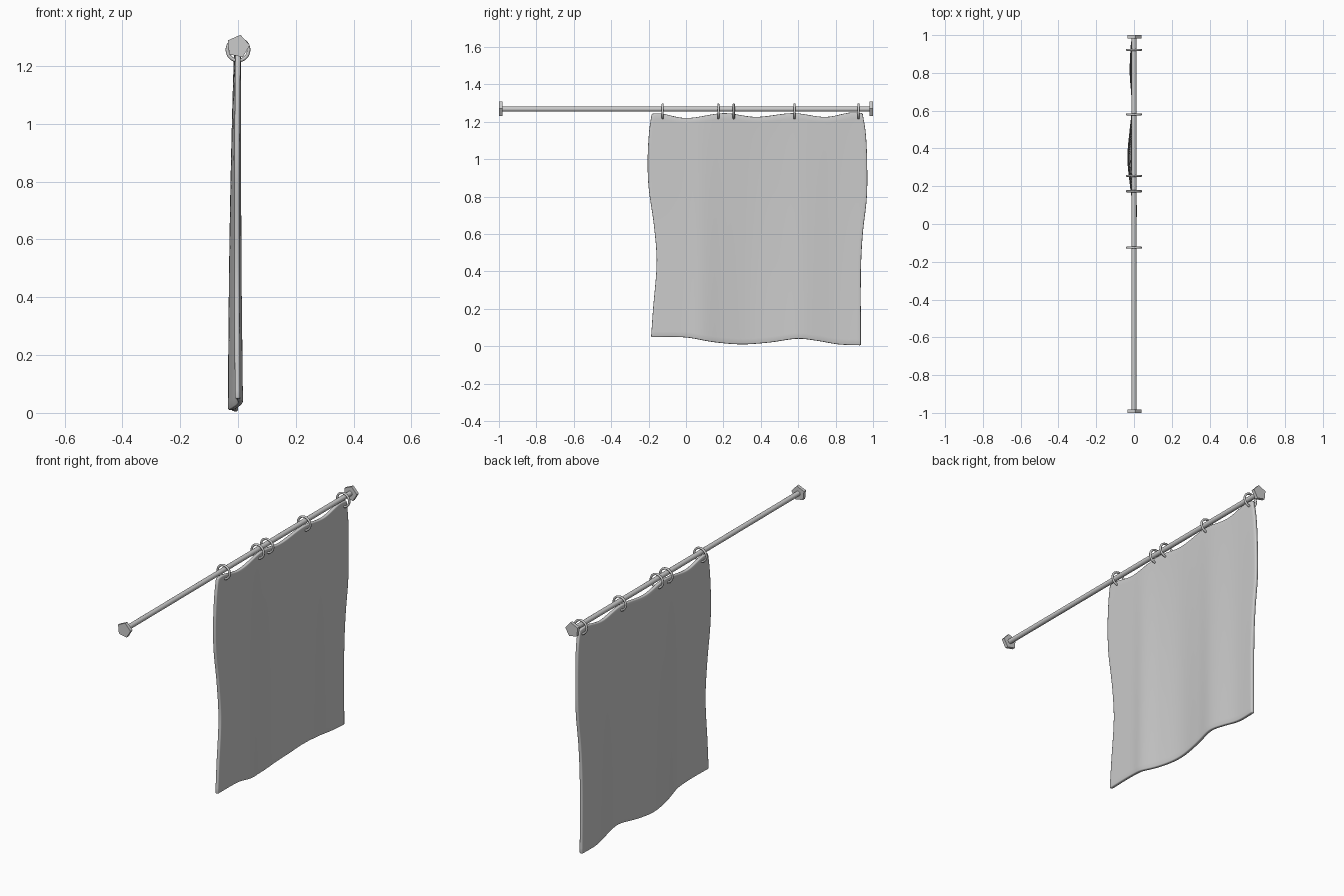
import bpy, bmesh, math
from mathutils import Vector

if "Cube" in bpy.data.objects:
    bpy.data.objects.remove(bpy.data.objects["Cube"])

ROD_Z = 1.268


def sample(keys, t):
    """Smooth curve through (position, value) keys."""
    t = min(max(t, keys[0][0]), keys[-1][0])
    n = len(keys)

    def slope(i):
        a, b = keys[max(i - 1, 0)], keys[min(i + 1, n - 1)]
        return (b[1] - a[1]) / (b[0] - a[0])

    for i in range(n - 1):
        (t0, v0), (t1, v1) = keys[i], keys[i + 1]
        if t <= t1:
            h = t1 - t0
            s = (t - t0) / h
            return ((2*s**3 - 3*s*s + 1) * v0 + (s**3 - 2*s*s + s) * h * slope(i)
                    + (3*s*s - 2*s**3) * v1 + (s**3 - s*s) * h * slope(i + 1))
    return keys[-1][1]


def smooth(obj, angle=35):
    bpy.ops.object.select_all(action='DESELECT')
    obj.select_set(True)
    bpy.context.view_layer.objects.active = obj
    bpy.ops.object.shade_smooth_by_angle(angle=math.radians(angle))


def cylinder(name, sides, radius, depth, y, spin=0.0):
    bpy.ops.mesh.primitive_cylinder_add(vertices=sides, radius=radius, depth=depth)
    obj = bpy.context.object
    obj.name = name
    obj.rotation_euler = (math.pi / 2, spin, 0)
    obj.location = (0, y, ROD_Z)
    return obj


# Rod and five-sided end caps
smooth(cylinder("rod", 16, 0.0135, 1.98, 0))
for name, y in (("rod_end_near", -0.991), ("rod_end_far", 0.991)):
    cylinder(name, 5, 0.041, 0.018, y, math.radians(12))

# Hanging rings
for i, y in enumerate((-0.125, 0.173, 0.255, 0.58, 0.922)):
    bpy.ops.mesh.primitive_torus_add(major_radius=0.037, minor_radius=0.006,
                                     major_segments=32, minor_segments=10,
                                     location=(0, y, 1.256),
                                     rotation=(math.pi / 2, 0, 0))
    ring = bpy.context.object
    ring.name = f"ring_{i + 1}"
    smooth(ring, 60)

# Curtain outline: edges as smooth curves, filled by blending them
TOP = [(-.185, 1.243), (-.14, 1.245), (0, 1.22), (.2, 1.246), (.37, 1.226),
       (.57, 1.246), (.74, 1.226), (.88, 1.25), (.945, 1.245)]
BOTTOM = [(-.188, .049), (0, .047), (.15, .022), (.3, .01), (.45, .02),
          (.6, .04), (.7, .03), (.82, .01), (.935, .005)]
LEFT = [(.03, -.188), (.2, -.176), (.45, -.157), (.65, -.172), (.85, -.2),
        (1.0, -.205), (1.15, -.197), (1.245, -.183)]
RIGHT = [(0, .935), (.4, .935), (.6, .945), (.8, .967), (1.0, .968),
         (1.15, .96), (1.245, .944)]
FOLDS = [(-.2, -.002), (0, .002), (.08, .008), (.2, -.012), (.35, -.026),
         (.5, -.014), (.62, 0), (.8, -.014), (.95, -.008)]

NY, NZ = 60, 40
bm = bmesh.new()
rows = []
for j in range(NZ + 1):
    v = j / NZ
    row = []
    for i in range(NY + 1):
        u = i / NY
        flat_y = -.186 + u * 1.126
        z = (1 - v) * sample(BOTTOM, flat_y) + v * sample(TOP, flat_y)
        left, right = sample(LEFT, z), sample(RIGHT, z)
        y = left + u * (right - left)
        x = sample(FOLDS, y) * (0.2 + 0.8 * (1 - v) ** 0.8) - .003 * math.sin(math.pi * v)
        row.append(bm.verts.new((x, y, z)))
    rows.append(row)
for j in range(NZ):
    for i in range(NY):
        bm.faces.new((rows[j][i], rows[j][i+1], rows[j+1][i+1], rows[j+1][i]))
mesh = bpy.data.meshes.new("curtain")
bm.to_mesh(mesh)
bm.free()
curtain = bpy.data.objects.new("curtain", mesh)
bpy.context.collection.objects.link(curtain)
smooth(curtain, 60)

# Cloth thickness with a softened hem
solid = curtain.modifiers.new("thickness", 'SOLIDIFY')
solid.thickness = 0.018
solid.offset = 0
hem = curtain.modifiers.new("hem", 'BEVEL')
hem.width = 0.005
hem.segments = 2
hem.limit_method = 'ANGLE'
hem.angle_limit = math.radians(50)
